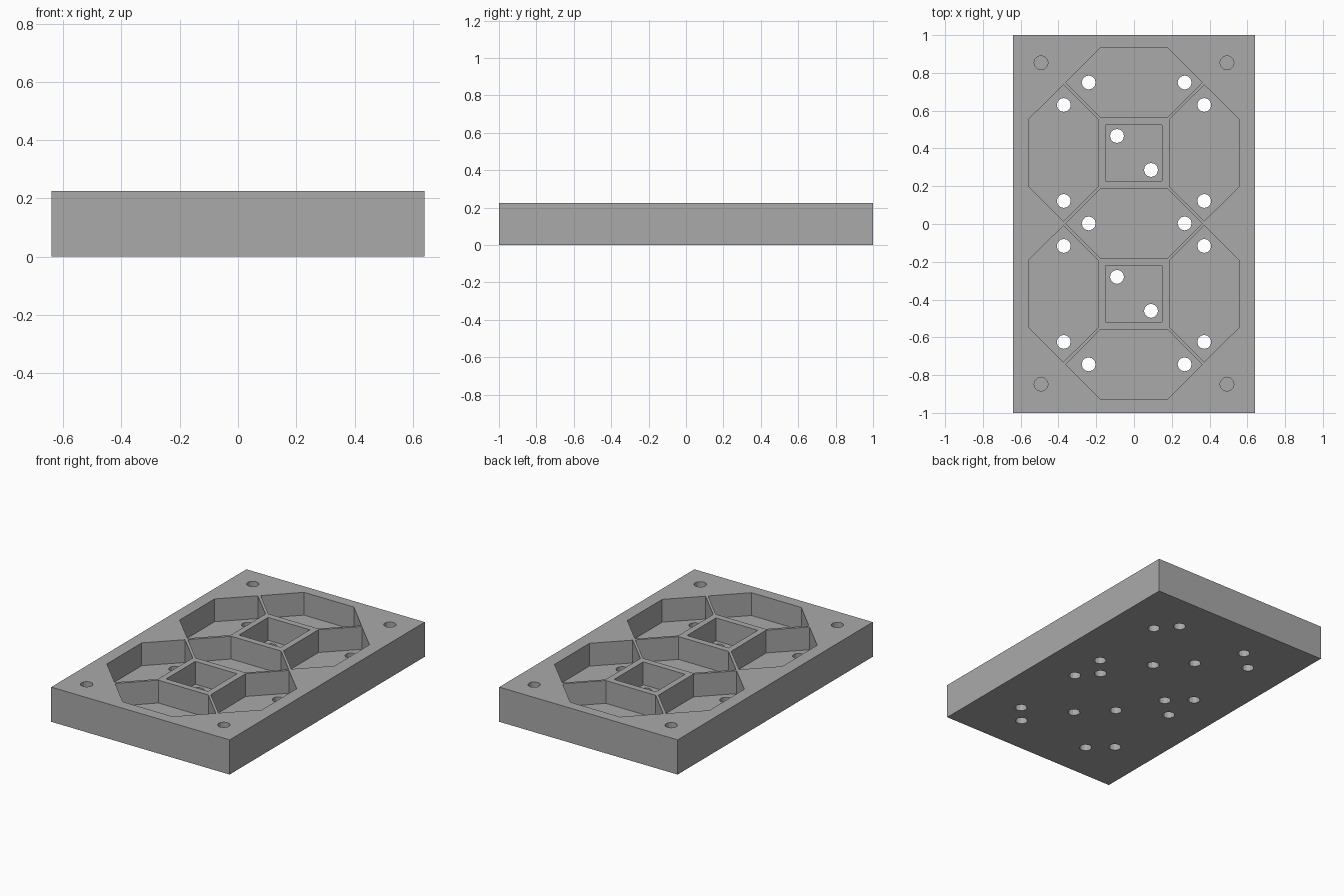
import bpy
import bmesh
from math import cos, sin, pi

if "Cube" in bpy.data.objects:
    bpy.data.objects.remove(bpy.data.objects["Cube"], do_unlink=True)

HEIGHT, FLOOR = 0.225, 0.077
OVER = 0.1            # how far cutters reach past the surface
PITCH = 0.373         # spacing of digit rows
MID = 0.003           # y of the middle bar

# Plain grey material
grey = bpy.data.materials.new("grey plastic")
grey.use_nodes = True
grey.diffuse_color = (0.4, 0.4, 0.4, 1)
grey.node_tree.nodes["Principled BSDF"].inputs["Base Color"].default_value = (0.4, 0.4, 0.4, 1)


def prism(bm, outline, z0, z1):
    """Extrude a counter-clockwise outline from z0 to z1."""
    face = bm.faces.new([bm.verts.new((x, y, z0)) for x, y in outline])
    top = bmesh.ops.extrude_face_region(bm, geom=[face])
    verts = [v for v in top["geom"] if isinstance(v, bmesh.types.BMVert)]
    bmesh.ops.translate(bm, verts=verts, vec=(0, 0, z1 - z0))


def box(cx, cy, hx, hy):
    return [(cx - hx, cy - hy), (cx + hx, cy - hy), (cx + hx, cy + hy), (cx - hx, cy + hy)]


def circle(cx, cy, r=0.037, n=12):
    return [(cx + r * cos(2 * pi * i / n), cy + r * sin(2 * pi * i / n)) for i in range(n)]


def segment(cx, cy, upright):
    """Pointed six-sided bar outline, lying or upright."""
    a, b, c = 0.361, 0.179, 0.183
    pts = [(a, 0), (b, c), (-b, c), (-a, 0), (-b, -c), (b, -c)]
    return [(cx - y, cy + x) if upright else (cx + x, cy + y) for x, y in pts]


def make(name, prisms):
    bm = bmesh.new()
    for outline, z0, z1 in prisms:
        prism(bm, outline, z0, z1)
    bmesh.ops.recalc_face_normals(bm, faces=bm.faces)
    mesh = bpy.data.meshes.new(name)
    bm.to_mesh(mesh)
    bm.free()
    mesh.materials.append(grey)
    obj = bpy.data.objects.new(name, mesh)
    bpy.context.collection.objects.link(obj)
    return obj


pockets, holes = [], []

# Lying bars: top, middle and bottom
for k in (-2, 0, 2):
    y = MID + k * PITCH
    pockets.append(segment(0, y, False))
    holes += [circle(-0.24, y), circle(0.268, y)]

# Upright bars and the square well inside each loop
for k in (-1, 1):
    y = MID + k * PITCH
    for side in (-1, 1):
        pockets.append(segment(side * 0.373 - 0.001, y, True))
        holes += [circle(side * 0.372, y + 0.254), circle(side * 0.372, y - 0.254)]
    pockets.append(box(-0.002, y, 0.15, 0.149))
    holes += [circle(-0.09, y + 0.09), circle(0.09, y - 0.09)]

# Blind screw holes in the corners
screws = [circle(sx * 0.492, MID + sy * 0.851) for sx in (-1, 1) for sy in (-1, 1)]

plate = make("base_plate", [(box(0, 0, 0.64, 1), 0, HEIGHT)])
cutters = [
    make("pocket_cutter", [(p, FLOOR, HEIGHT + OVER) for p in pockets + screws]),
    make("hole_cutter", [(h, -OVER, HEIGHT + OVER) for h in holes]),
]

# Carve the plate, then drop the cutters
for cutter in cutters:
    cutter.hide_render = True
    mod = plate.modifiers.new(cutter.name, "BOOLEAN")
    mod.operation = "DIFFERENCE"
    mod.solver = "EXACT"
    mod.object = cutter

bpy.context.view_layer.update()
depsgraph = bpy.context.evaluated_depsgraph_get()
carved = bpy.data.meshes.new_from_object(plate.evaluated_get(depsgraph))
plate.modifiers.clear()
plate.data = carved
for cutter in cutters:
    bpy.data.objects.remove(cutter, do_unlink=True)
